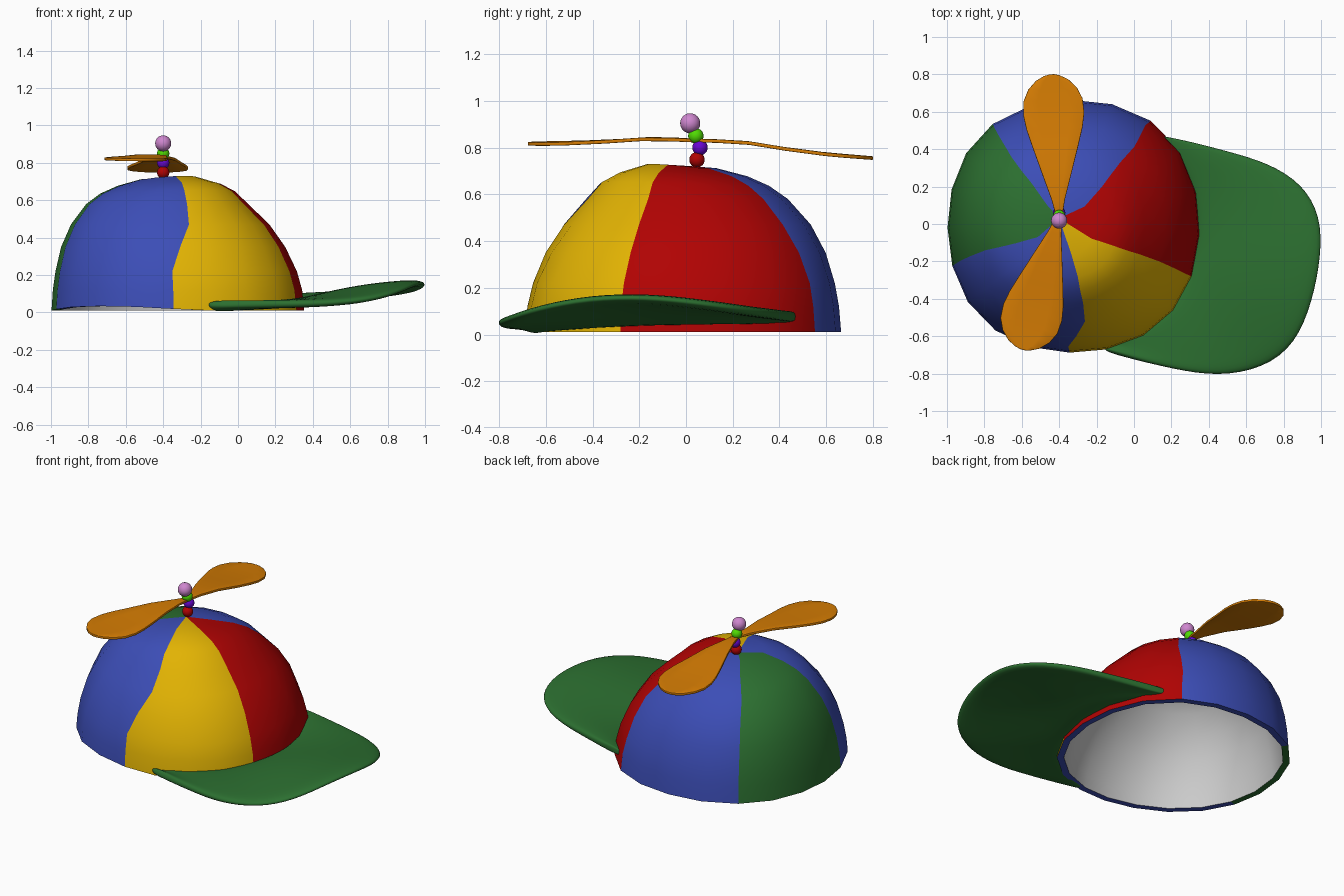
import bpy, math
from mathutils import Vector

if "Cube" in bpy.data.objects:
    bpy.data.objects.remove(bpy.data.objects["Cube"])


def material(name, rgb):
    m = bpy.data.materials.new(name)
    m.diffuse_color = (*rgb, 1)
    m.use_nodes = True
    m.node_tree.nodes["Principled BSDF"].inputs["Base Color"].default_value = m.diffuse_color
    return m


RED = material("red", (0.44, 0.001, 0.001))
BLUE = material("blue", (0.045, 0.075, 0.47))
YELLOW = material("yellow", (0.76, 0.45, 0.001))
GREEN = material("green", (0.025, 0.16, 0.03))
ORANGE = material("orange", (0.66, 0.2, 0.001))
PURPLE = material("purple", (0.14, 0.002, 0.65))
LIME = material("lime", (0.08, 0.7, 0.001))
PINK = material("pink", (0.62, 0.24, 0.62))


def make(name, verts, faces, mats=(), indices=None, angle=45):
    me = bpy.data.meshes.new(name)
    me.from_pydata(verts, [], faces)
    for m in mats:
        me.materials.append(m)
    if indices:
        me.polygons.foreach_set("material_index", indices)
    ob = bpy.data.objects.new(name, me)
    bpy.context.collection.objects.link(ob)
    bpy.ops.object.select_all(action='DESELECT')
    ob.select_set(True)
    bpy.context.view_layer.objects.active = ob
    bpy.ops.object.shade_smooth_by_angle(angle=math.radians(angle))
    return ob


# Crown: stacked rings (z, radius, centre x, centre y) drifting to the apex
RINGS = [(0.01, 0.674, -0.321, -0.012), (0.12, 0.665, -0.323, -0.012),
         (0.22, 0.644, -0.33, -0.009), (0.35, 0.598, -0.346, -0.002),
         (0.47, 0.53, -0.362, 0.003), (0.58, 0.432, -0.378, 0.003),
         (0.636, 0.36, -0.375, -0.005), (0.677, 0.275, -0.368, -0.012),
         (0.712, 0.15, -0.37, -0.02)]
APEX = (-0.4, 0.03, 0.72)
LOW = [-92, -23, 54, 128.5, 198, 268]     # seam angles at the hem
HIGH = [-76, -22, 47, 128, 199, 284]      # seam angles near the top
SEG = 4
N = 5 * SEG


def ring(z, r, cx, cy):
    t = min(max((z - 0.2) / 0.38, 0), 1)
    t = t * t * (3 - 2 * t)
    seams = [a + (b - a) * t for a, b in zip(LOW, HIGH)]
    pts = []
    for p in range(5):
        for k in range(SEG):
            a = math.radians(seams[p] + (seams[p + 1] - seams[p]) * k / SEG)
            lift = 0.018 * max(0, math.cos(a + 1.0)) if z > 0.6 else 0
            if z < 0.05:      # hem rises a little at the front left
                lift = 0.024 * max(0, math.cos(2 * (a + 2.2))) * (math.cos(a + 2.2) > 0)
            q = r * (1.003 + 0.035 * math.sin(2 * a) ** 2)   # slightly squarish
            pts.append((cx + q * math.cos(a), cy + q * math.sin(a), z + lift))
    return pts


def bridge(a, b, flip=False):
    out = []
    for k in range(N):
        j = (k + 1) % N
        f = (a + k, a + j, b + j, b + k)
        out.append(f[::-1] if flip else f)
    return out


def shell(inset):
    verts, faces = [], []
    for z, r, cx, cy in RINGS:
        verts += ring(z - (inset if z > 0.1 else 0) * 0.7, r - inset, cx, cy)
    for i in range(len(RINGS) - 1):
        faces += bridge(i * N, (i + 1) * N)
    top, last = len(verts), (len(RINGS) - 1) * N
    verts.append((APEX[0], APEX[1], APEX[2] - inset))
    faces += [(last + k, last + (k + 1) % N, top) for k in range(N)]
    return verts, faces


verts, faces = shell(0)
rim = len(verts)
z, r, cx, cy = RINGS[0]
verts += ring(z, r - 0.04, cx, cy)
indices = [(i % N) // SEG for i in range(len(faces))]
faces += bridge(0, rim, flip=True)
indices += [3 if k // SEG == 3 else 2 for k in range(N)]
make("crown", verts, faces, [YELLOW, RED, BLUE, GREEN, BLUE], indices)

# Grey lining inside the crown
verts, faces = shell(0.04)
make("lining", verts, [f[::-1] for f in faces])

# Brim: lofted from the crown wall to an outer edge, thickened and rounded
OUTER = [(-0.17, -0.67, 0.055), (0.0, -0.725, 0.05), (0.2, -0.775, 0.046),
         (0.45, -0.82, 0.046), (0.7, -0.775, 0.064), (0.87, -0.645, 0.11),
         (0.96, -0.42, 0.155), (1.008, -0.17, 0.16), (1.006, 0.04, 0.136),
         (0.91, 0.215, 0.11), (0.72, 0.33, 0.092), (0.5, 0.39, 0.085),
         (0.31, 0.44, 0.078), (0.13, 0.475, 0.078)]
ROWS, cols = 5, len(OUTER)
verts, faces = [], []
for i, o in enumerate(OUTER):
    u = i / (cols - 1)
    a = math.radians(-74 + 120 * u)
    inner = Vector((-0.322 + 0.655 * math.cos(a), -0.01 + 0.655 * math.sin(a),
                    0.03 + 0.038 * u ** 2 + 0.006 * math.sin(math.pi * u)))
    for j in range(ROWS):
        v = j / (ROWS - 1)
        p = inner.lerp(Vector(o), v)
        p.z += math.sin(math.pi * v) * (0.028 * math.sin(math.pi * u) - 0.018 * (1 - u) ** 2)
        verts.append(p)
for i in range(cols - 1):
    for j in range(ROWS - 1):
        k = i * ROWS + j
        faces.append((k, k + ROWS, k + ROWS + 1, k + 1))
brim = make("brim", verts, faces, [GREEN], angle=80)
if sum(p.normal.z for p in brim.data.polygons) < 0:
    brim.data.flip_normals()
mod = brim.modifiers.new("thickness", 'SOLIDIFY')
mod.thickness, mod.offset = 0.044, 0
mod = brim.modifiers.new("rounding", 'SUBSURF')
mod.levels = mod.render_levels = 2

# Propeller blades: paddle outline (fraction of length, half width)
PADDLE = [(0, 0.016), (0.12, 0.036), (0.3, 0.078), (0.5, 0.124), (0.62, 0.15),
          (0.72, 0.163), (0.82, 0.158), (0.9, 0.13), (0.96, 0.086), (0.99, 0.042), (1, 0.012)]


def blade(name, tip, heights, tilt):
    root = Vector((-0.4, 0.04))
    d = Vector(tip) - root
    side = Vector((-d.y, d.x)).normalized()
    verts, faces = [], []
    for s, w in PADDLE:
        f = s * (len(heights) - 1)
        i = min(int(f), len(heights) - 2)
        z = heights[i] + (heights[i + 1] - heights[i]) * (f - i)
        for q in (-1, -0.5, 0, 0.5, 1):
            p = root + d * s + side * w * q
            verts.append((p.x, p.y, z + tilt * w * q))
    for i in range(len(PADDLE) - 1):
        for j in range(4):
            k = i * 5 + j
            faces.append((k, k + 5, k + 6, k + 1))
    ob = make(name, verts, faces, [ORANGE], angle=60)
    m = ob.modifiers.new("thickness", 'SOLIDIFY')
    m.thickness, m.offset = 0.015, 0
    m = ob.modifiers.new("rounding", 'BEVEL')
    m.width, m.segments = 0.005, 2


blade("back_blade", (-0.44, 0.8), [0.83, 0.826, 0.795, 0.77, 0.755], 0.01)
blade("front_blade", (-0.597, -0.672), [0.83, 0.839, 0.827, 0.819, 0.817], -0.02)

# Stacked beads on the spindle
for name, y, z, r, m in [("red_bead", 0.047, 0.748, 0.033, RED),
                         ("purple_bead", 0.06, 0.8, 0.033, PURPLE),
                         ("lime_bead", 0.042, 0.85, 0.033, LIME),
                         ("pink_bead", 0.018, 0.904, 0.043, PINK)]:
    bpy.ops.mesh.primitive_uv_sphere_add(segments=24, ring_count=12, radius=r,
                                         location=(-0.4, y, z))
    bead = bpy.context.object
    bead.name = name
    bead.data.materials.append(m)
    bpy.ops.object.shade_smooth()
